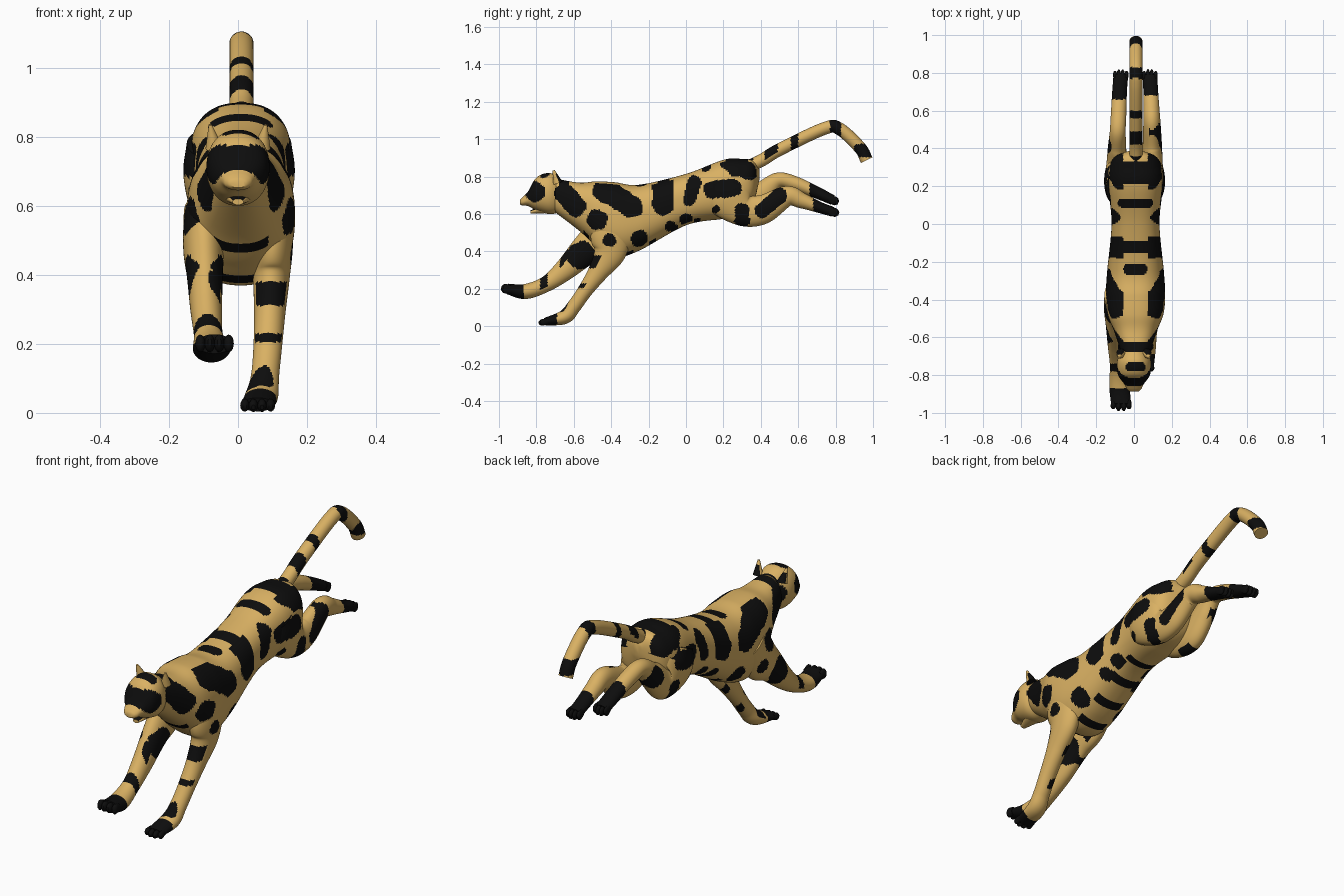
import bpy, bmesh, math
from mathutils import Vector

if "Cube" in bpy.data.objects:
    bpy.data.objects.remove(bpy.data.objects["Cube"])

STEP = 0.008  # face size, fine enough for the painted spots


def material(name, rgb):
    m = bpy.data.materials.new(name)
    m.diffuse_color = (*rgb, 1)
    m.use_nodes = True
    m.node_tree.nodes["Principled BSDF"].inputs["Base Color"].default_value = m.diffuse_color
    return m


TAN = material("tan fur", (0.70, 0.44, 0.125))
BLACK = material("black fur", (0.004, 0.004, 0.004))

# long flank spots (y1, z1, y2, z2, radius) and round ones (y, z, radius)
BARS = [(-.65, .71, -.59, .64, .055), (-.44, .73, -.29, .64, .06), (-.125, .77, -.12, .65, .057),
        (.045, .77, .02, .68, .036), (.14, .73, .25, .74, .048), (.3, .62, .3, .565, .04),
        (.23, .88, .34, .83, .048)]
DOTS = [(-.475, .57, .055), (-.25, .47, .045), (-.08, .53, .033), (0, .57, .035), (-.41, .46, .035),
        (.16, .625, .022)]
# marks over the back (y, half length across, radius)
BACK = [(-.65, .07, .026), (-.755, .025, .026), (-.24, .035, .03), (-.12, .15, .032),
        (.11, .07, .024), (.27, .09, .062)]


def capsule(p, a, b, r):
    """True when the 2D point p is within r of the segment a-b."""
    p, a, b = Vector(p), Vector(a), Vector(b)
    d = b - a
    t = max(0, min(1, (p - a).dot(d) / max(d.length_squared, 1e-9)))
    wobble = 1 + .08 * math.sin(70 * p.x + 2) * math.sin(60 * p.y)
    return (p - a - d * t).length < r * wobble


def spot(c, y, z, r):
    return capsule((c.y, c.z), (y, z), (y, z), r)


def coat(c, n):
    """Spotted pattern shared by the trunk and upper legs."""
    x = abs(c.x - .008)
    if x > .065 and (any(capsule((c.y, c.z), b[:2], b[2:4], b[4]) for b in BARS) or any(spot(c, *d) for d in DOTS)):
        return True
    if n.z > .25 and any(capsule((x, c.y), (0, y), (h, y), r) for y, h, r in BACK):
        return True
    # evenly spaced belly stripes
    return n.z < -.3 and -.55 < c.y < .1 and x < .08 and math.cos(math.tau * (c.y + .06) / .12) > .5


def spline(pts):
    """Smooth resampling of stations (x, y, z, half width, half height)."""
    v = [Vector(p) for p in pts]
    v = [2 * v[0] - v[1]] + v + [2 * v[-1] - v[-2]]
    out = []
    for a, b, c, d in zip(v, v[1:], v[2:], v[3:]):
        n = max(2, math.ceil((Vector(c[:3]) - Vector(b[:3])).length / STEP))
        for i in range(n):
            t = i / n
            out.append(b + .5 * t * ((c - a) + t * ((2 * a - 5 * b + 4 * c - d) + t * (3 * (b - c) + d - a))))
    return out + [v[-2]]


def loft(name, paths, paint, level=False, power=2.0):
    """Skin elliptical rings along each path and colour faces by the paint rule."""
    bm = bmesh.new()
    for path in paths:
        st = spline(path)
        seg = max(12, int(math.tau * max(max(p[3], p[4]) for p in path) / STEP))
        rings = []
        for i, s in enumerate(st):
            d = st[min(i + 1, len(st) - 1)] - st[max(i - 1, 0)]
            t = Vector((0, 1, 0)) if level else Vector((0, d[1], d[2])).normalized()
            up = Vector((1, 0, 0)).cross(t)
            ring = []
            for k in range(seg):
                a = math.tau * k / seg
                u, w = (math.copysign(abs(f) ** (2 / power), f) for f in (math.cos(a), math.sin(a)))
                side = Vector((max(s[3], .002) * u, 0, 0))
                ring.append(bm.verts.new(Vector(s[:3]) + side + up * max(s[4], .002) * w))
            rings.append(ring)
        for r0, r1 in zip(rings, rings[1:]):
            for k in range(seg):
                bm.faces.new((r0[k], r0[(k + 1) % seg], r1[(k + 1) % seg], r1[k]))
        bm.faces.new(rings[0])
        bm.faces.new(rings[-1])
    bmesh.ops.recalc_face_normals(bm, faces=bm.faces)
    for f in bm.faces:
        f.material_index = int(bool(paint(f.calc_center_median(), f.normal)))
    me = bpy.data.meshes.new(name)
    bm.to_mesh(me)
    bm.free()
    me.materials.append(TAN)
    me.materials.append(BLACK)
    ob = bpy.data.objects.new(name, me)
    bpy.context.collection.objects.link(ob)
    bpy.ops.object.select_all(action='DESELECT')
    ob.select_set(True)
    bpy.context.view_layer.objects.active = ob
    bpy.ops.object.shade_smooth_by_angle(angle=math.radians(45))


def level(rows, cx=0.0):
    """Turn (y, top, bottom, half width) into stations."""
    return [(cx, y, (t + b) / 2, w, (t - b) / 2) for y, t, b, w in rows]


# trunk and neck
loft("trunk", [level([
    (-.7, .79, .61, .07), (-.57, .768, .51, .112), (-.48, .775, .43, .147), (-.38, .77, .37, .157),
    (-.25, .757, .405, .15), (0, .815, .54, .127), (.2, .89, .575, .145), (.3, .895, .6, .14),
    (.36, .885, .66, .105), (.392, .84, .78, .02)], .008)], coat, True, 2.4)

# head with dark mask
loft("head", [level([
    (-.67, .79, .61, .065), (-.73, .82, .6, .09), (-.8, .795, .62, .084), (-.845, .72, .643, .053),
    (-.875, .69, .645, .038), (-.888, .675, .652, .022)])],
    lambda c, n: spot(c, -.805, .72, .054) or coat(c, n), True, 2.2)
loft("jaw", [level([(-.74, .66, .605, .05), (-.832, .62, .602, .016)])], lambda c, n: n.z > .6, True)
loft("ears", [[(s * .068, -.685, .765, .026, .026), (s * .08, -.708, .834, .005, .006)] for s in (-1, 1)],
     lambda c, n: n.y > .3 and c.z < .815)

# banded tail of even thickness
TAIL = [(.3, .84), (.4, .885), (.5, .945), (.74, 1.058), (.82, 1.056), (.93, .955), (.966, .888)]
loft("tail", [[(.01, y, z, .035, .034) for y, z in TAIL]],
     lambda c, n: n.z > -.2 and .42 < c.y < .49 or .56 < c.y < .6 or .77 < c.y < .83
     or c.y > .9 and .905 < c.z < .975 or c.y < .36)


def leg(name, x0, x1, rows, paw, marks):
    """Leg from (y, z, half thickness) rows, drifting from x0 to x1, with four toes."""
    path = []
    for i, (y, z, h) in enumerate(rows):
        k = i / (len(rows) - 1)
        path.append((x0 + (x1 - x0) * k * k, y, z, paw if i > len(rows) - 3 else .031 + .26 * h, h))
    loft(name + "_leg", [path], lambda c, n: marks(c, n) or coat(c, n))
    x, y, z, w, h = path[-1]
    d = Vector((0, y - rows[-2][0], z - rows[-2][1])).normalized()
    toes = []
    for i in range(4):
        bend = abs(i - 1.5)
        toes.append([(x + (i - 1.5) * w * .52, y + d.y * s, z + d.z * s, w * .27 * f, h * .9 * f)
                     for s, f in ((-.02, .8), (.018 - .004 * bend, 1), (.038 - .009 * bend, .4))])
    loft(name + "_toes", toes, lambda c, n: True)


# front legs reach forward, the left one touching the ground
leg("left_front", .1, .057, [(-.38, .58, .1), (-.4, .48, .11), (-.41, .39, .085), (-.47, .29, .055),
                             (-.54, .19, .04), (-.6, .105, .038), (-.65, .05, .038), (-.755, .024, .02)], .048,
    lambda c, n: c.y < -.69 or n.y < -.35 and (.31 < c.z < .38 or .205 < c.z < .23))
leg("right_front", -.1, -.068, [(-.38, .58, .1), (-.45, .48, .11), (-.54, .405, .082), (-.65, .3, .058),
                                (-.75, .225, .042), (-.86, .186, .04), (-.955, .2, .028)], .053,
    lambda c, n: c.y < -.87 or spot(c, -.56, .38, .075) or n.z > -.3 and -.78 < c.y < -.74)
# hind legs kick out behind
leg("left_hind", .1, .084, [(.19, .78, .09), (.23, .7, .13), (.31, .622, .088), (.41, .625, .078),
                            (.54, .695, .055), (.62, .672, .042), (.71, .637, .03), (.785, .612, .026)], .039,
    lambda c, n: c.y > .68 or n.x > -.4 and capsule((c.y, c.z), (.41, .62), (.5, .7), .042))
leg("right_hind", -.094, -.07, [(.19, .78, .09), (.23, .7, .13), (.32, .645, .088), (.41, .71, .066),
                                (.49, .78, .042), (.58, .765, .038), (.7, .715, .032), (.785, .675, .026)], .039,
    lambda c, n: c.y > .66 or n.x < .4 and spot(c, .43, .72, .055))
